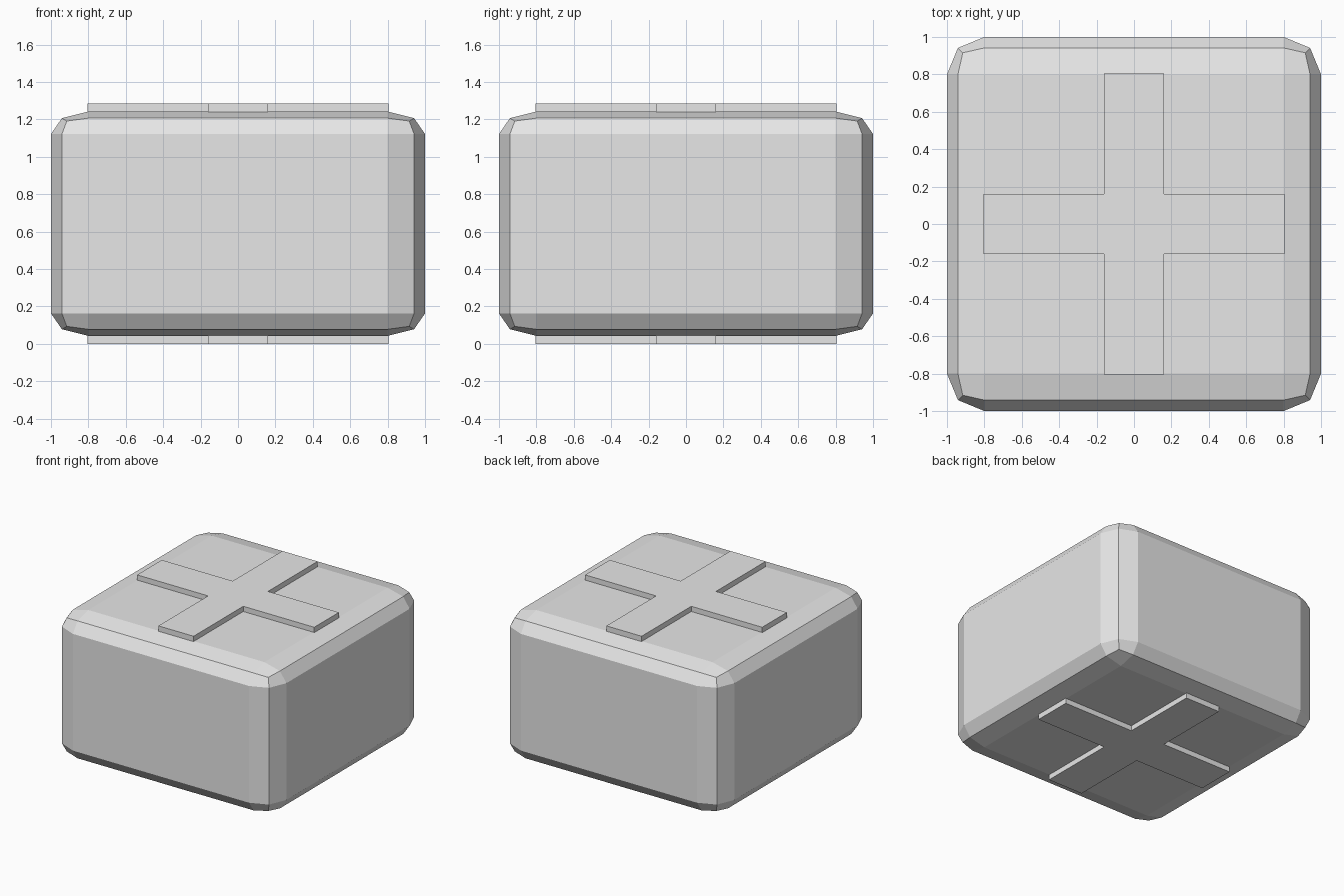
import bpy
import bmesh

if "Cube" in bpy.data.objects:
    bpy.data.objects.remove(bpy.data.objects["Cube"], do_unlink=True)

HEIGHT = 1.285      # overall height, plates included
RAISE = 0.043       # how far each plate stands out
ARM, HALF_WIDTH = 0.805, 0.16

grey = bpy.data.materials.new("light_grey")
grey.use_nodes = True
grey.diffuse_color = (0.8, 0.8, 0.8, 1)
grey.node_tree.nodes["Principled BSDF"].inputs["Base Color"].default_value = (0.8, 0.8, 0.8, 1)


def add_object(name, bm):
    bmesh.ops.recalc_face_normals(bm, faces=bm.faces)
    mesh = bpy.data.meshes.new(name)
    bm.to_mesh(mesh)
    bm.free()
    mesh.materials.append(grey)
    obj = bpy.data.objects.new(name, mesh)
    bpy.context.collection.objects.link(obj)
    return obj


# Body: bevelled cube, flattened afterwards so the bevel flattens with it
bm = bmesh.new()
bmesh.ops.create_cube(bm, size=2)
body = add_object("body", bm)
bevel = body.modifiers.new("rounded_edges", "BEVEL")
bevel.width = 0.2
bevel.segments = 2
body.scale.z = HEIGHT / 2 - RAISE
body.location.z = HEIGHT / 2


# Plus-shaped plates, sunk slightly into the body
def cross_plate(name, z_low, z_high):
    bm = bmesh.new()
    outline = []
    corner = [(ARM, -HALF_WIDTH), (ARM, HALF_WIDTH), (HALF_WIDTH, HALF_WIDTH)]
    for _ in range(4):
        outline += [bm.verts.new((x, y, z_low)) for x, y in corner]
        corner = [(-y, x) for x, y in corner]
    face = bm.faces.new(outline)
    result = bmesh.ops.extrude_face_region(bm, geom=[face], use_keep_orig=True)
    top = [v for v in result["geom"] if isinstance(v, bmesh.types.BMVert)]
    bmesh.ops.translate(bm, verts=top, vec=(0, 0, z_high - z_low))
    return add_object(name, bm)


cross_plate("top_cross", HEIGHT - 2 * RAISE, HEIGHT)
cross_plate("bottom_cross", 0, 2 * RAISE)
